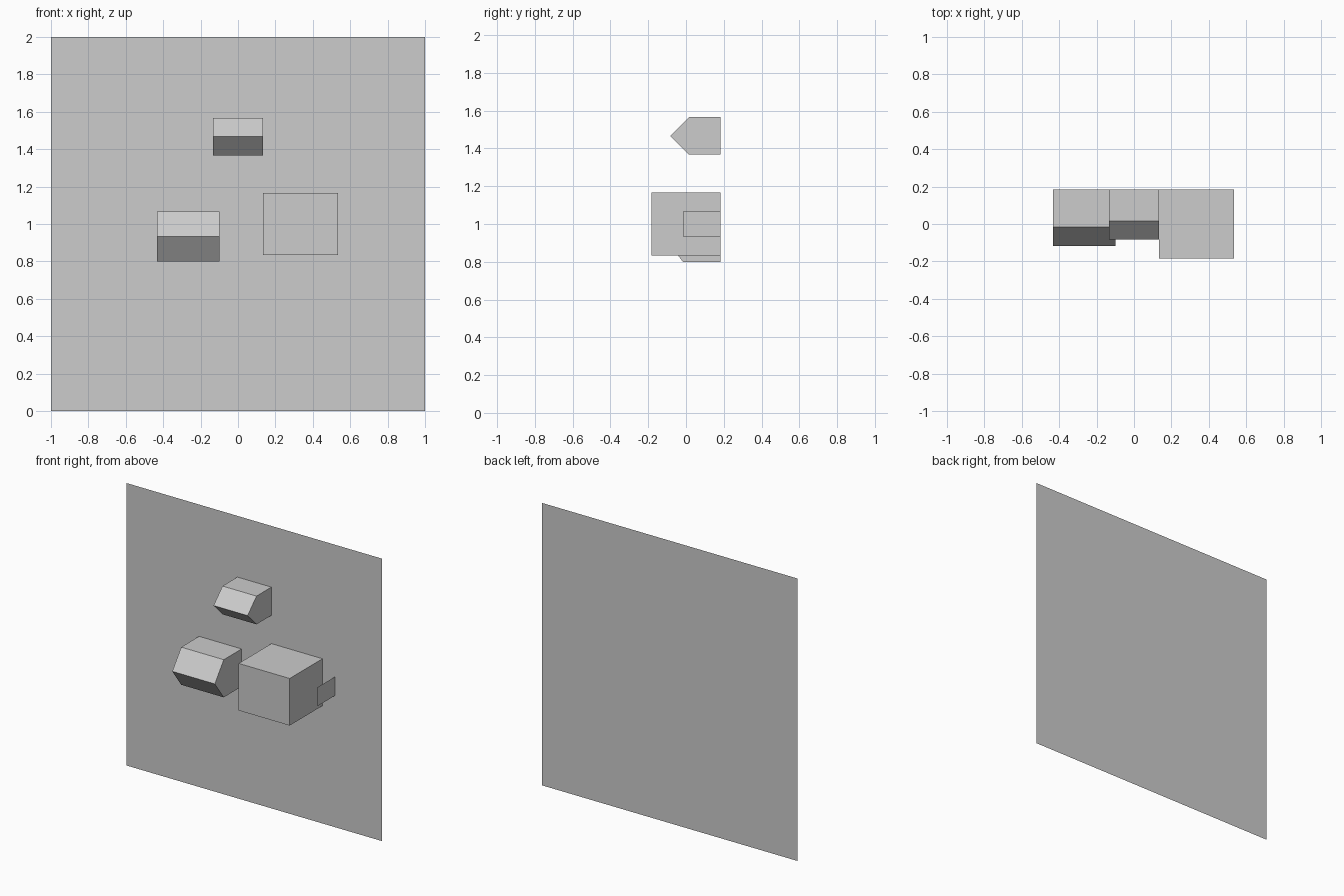
import bpy

if "Cube" in bpy.data.objects:
    bpy.data.objects.remove(bpy.data.objects["Cube"])

U = 1 / 30          # the model sits on a grid of thirtieths
WALL_Y = 5.5 * U    # plane of the wall

grey = bpy.data.materials.new("plain grey")
grey.diffuse_color = (0.604, 0.604, 0.604, 1)
grey.use_nodes = True
grey.node_tree.nodes["Principled BSDF"].inputs["Base Color"].default_value = grey.diffuse_color


def add_object(name, verts, faces):
    mesh = bpy.data.meshes.new(name)
    mesh.from_pydata(verts, [], faces)
    mesh.materials.append(grey)
    obj = bpy.data.objects.new(name, mesh)
    bpy.context.collection.objects.link(obj)
    return obj


def wall_block(name, x0, x1, profile):
    """Extrude a (depth from wall, z) profile along x; back stays open on the wall.
    The profile runs from the bottom at the wall, round the front, to the top at the wall."""
    n = len(profile)
    verts = [(x * U, WALL_Y - d * U, z * U) for x in (x0, x1) for d, z in profile]
    faces = [(i, n + i, n + i + 1, i + 1) for i in range(n - 1)]
    faces += [tuple(range(n)), tuple(reversed(range(n, 2 * n)))]
    # end caps: left faces -x, right faces +x
    faces[-2], faces[-1] = tuple(range(n)), tuple(range(2 * n - 1, n - 1, -1))
    return add_object(name, verts, faces)


def pointed(bottom, top, shoulder, tip):
    """Block profile with a wedge-shaped front."""
    return [(0, bottom), (shoulder, bottom), (tip, (bottom + top) / 2),
            (shoulder, top), (0, top)]


# wall sheet
add_object("wall_panel",
           [(-1, WALL_Y, 0), (1, WALL_Y, 0), (1, WALL_Y, 2), (-1, WALL_Y, 2)],
           [(0, 1, 2, 3)])

# blocks standing out from the wall
wall_block("upper_wedge_block", -4, 4, pointed(41, 47, 5, 8))
wall_block("left_wedge_block", -13, -3, pointed(24, 32, 6, 9))
wall_block("right_box", 4, 16, [(0, 25), (11, 25), (11, 35), (0, 35)])

# thin upright fin beside the box
x, front = 19 * U, WALL_Y - 6 * U
add_object("side_fin",
           [(x, front, 28 * U), (x, WALL_Y, 28 * U), (x, WALL_Y, 32 * U), (x, front, 32 * U)],
           [(0, 1, 2, 3)])
